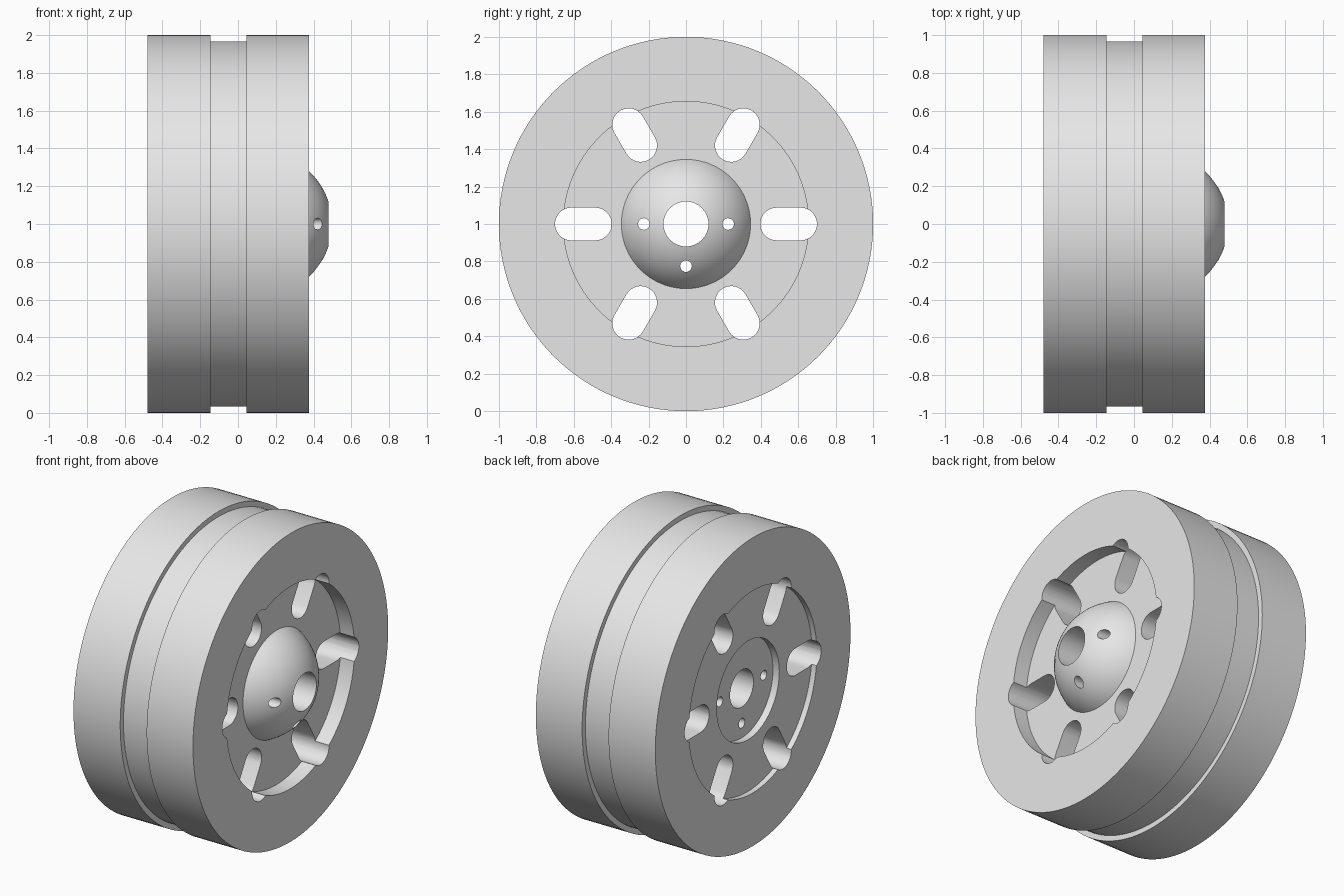
import bpy, bmesh
from math import pi, sin, cos, asin, radians
from mathutils import Vector

cube = bpy.data.objects.get("Cube")
if cube:
    bpy.data.objects.remove(cube, do_unlink=True)

AXLE = Vector((0, 0, 1))
BORE = 0.12


def make_object(name, bm):
    bmesh.ops.recalc_face_normals(bm, faces=bm.faces)
    mesh = bpy.data.meshes.new(name)
    bm.to_mesh(mesh)
    bm.free()
    obj = bpy.data.objects.new(name, mesh)
    bpy.context.collection.objects.link(obj)
    return obj


def lathe(name, profile, steps):
    """Spin a closed (x, radius) profile around the axle."""
    bm = bmesh.new()
    verts = [bm.verts.new(AXLE + Vector((x, 0, r))) for x, r in profile]
    edges = [bm.edges.new((v, verts[i - 1])) for i, v in enumerate(verts)]
    bmesh.ops.spin(bm, geom=verts + edges, cent=AXLE, axis=(1, 0, 0),
                   angle=2 * pi, steps=steps, use_merge=True)
    bmesh.ops.remove_doubles(bm, verts=bm.verts, dist=1e-5)
    return make_object(name, bm)


def add_capsule(bm, inner, outer, radius, angle, steps):
    """Add a prism along x with rounded ends, reaching outward at an angle."""
    outline = []
    for centre, start in ((outer, -pi / 2), (inner, pi / 2)):
        for i in range(steps + 1):
            a = start + pi * i / steps
            outline.append((centre + radius * cos(a), radius * sin(a)))
    ring = []
    for u, v in outline:
        y = u * cos(angle) - v * sin(angle)
        z = u * sin(angle) + v * cos(angle)
        ring.append(bm.verts.new(AXLE + Vector((-1, y, z))))
    face = bm.faces.new(ring)
    ext = bmesh.ops.extrude_face_region(bm, geom=[face])
    top = [g for g in ext["geom"] if isinstance(g, bmesh.types.BMVert)]
    bmesh.ops.translate(bm, verts=top, vec=(2, 0, 0))


# Wheel body: back recess and hub pocket, grooved tread, front recess
profile = [(-0.40, BORE), (-0.40, 0.32), (-0.445, 0.32), (-0.445, 0.655),
           (-0.48, 0.655), (-0.48, 1), (-0.145, 1), (-0.145, 0.966),
           (0.045, 0.966), (0.045, 1), (0.377, 1), (0.377, 0.655),
           (0.278, 0.655)]

# Domed hub: part of a ball, ending at the bore
ball, base_angle, tip_angle = 0.38, asin(0.345 / 0.38), asin(BORE / 0.38)
for i in range(13):
    a = base_angle + (tip_angle - base_angle) * i / 12
    profile.append((0.118 + ball * cos(a), ball * sin(a)))
wheel = lathe("wheel_body", profile, 128)

# Six slots and three bolt holes, cut right through
bm = bmesh.new()
for i in range(6):
    add_capsule(bm, 0.4845, 0.6125, 0.0875, i * pi / 3, 16)
for angle in (0, pi, 1.5 * pi):
    add_capsule(bm, 0.2249, 0.2251, 0.031, angle, 12)
cutter = make_object("slot_and_hole_cutter", bm)
cutter.hide_render = True

cut = wheel.modifiers.new("cut", 'BOOLEAN')
cut.operation = 'DIFFERENCE'
cut.solver = 'EXACT'
cut.object = cutter
bpy.ops.object.select_all(action='DESELECT')
wheel.select_set(True)
bpy.context.view_layer.objects.active = wheel
bpy.ops.object.modifier_apply(modifier=cut.name)
bpy.data.objects.remove(cutter, do_unlink=True)

# Plain grey finish
grey = bpy.data.materials.new("light_grey")
grey.use_nodes = True
colour = (0.8, 0.8, 0.8, 1)
grey.diffuse_color = colour
grey.node_tree.nodes["Principled BSDF"].inputs["Base Color"].default_value = colour
wheel.data.materials.clear()
wheel.data.materials.append(grey)
bpy.ops.object.shade_smooth_by_angle(angle=radians(25))
